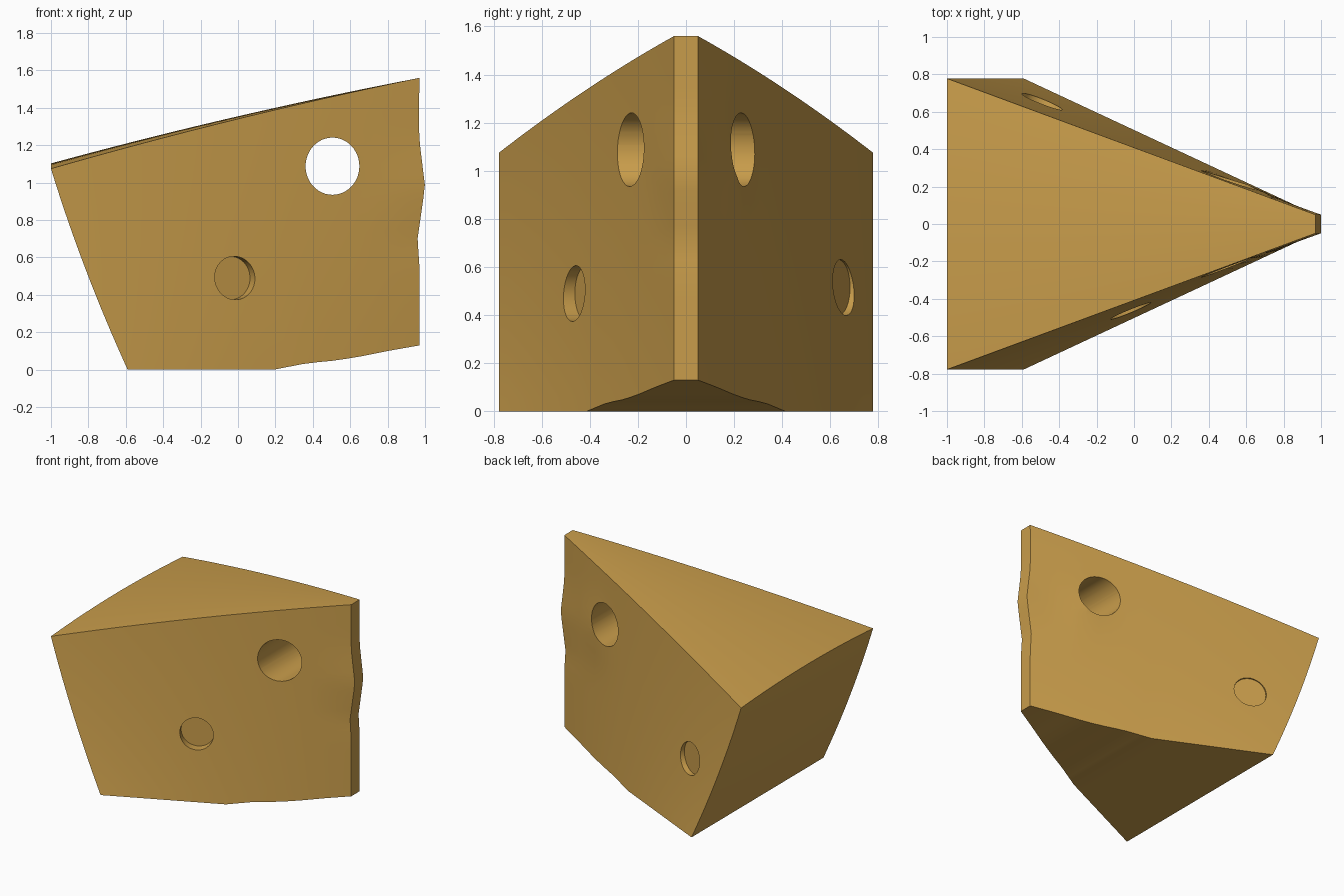
import bpy, bmesh, math
from mathutils import Vector

if "Cube" in bpy.data.objects:
    bpy.data.objects.remove(bpy.data.objects["Cube"])

mat = bpy.data.materials.new("cheese_yellow")
mat.diffuse_color = (0.58, 0.335, 0.07, 1)
mat.use_nodes = True
mat.node_tree.nodes["Principled BSDF"].inputs["Base Color"].default_value = mat.diffuse_color


def interp(pts, t):
    for (a, p), (b, q) in zip(pts, pts[1:]):
        if t <= b:
            return p + (q - p) * max(0, (t - a) / (b - a))
    return pts[-1][1]


BOTTOM = [(-1, 0), (0.19, 0), (0.37, 0.035), (0.53, 0.05), (0.65, 0.07), (0.8, 0.1), (0.97, 0.13)]
TIP = [(0.13, 0), (0.55, 0), (0.7, -0.01), (0.98, 0.03), (1.2, 0.003), (1.3, -0.003), (1.56, 0)]


# u runs from rind to tip, s across the wedge, v from bottom to top
def point(u, s, v):
    xb, xt = -0.59 + 1.56 * u, -1 + 1.97 * u
    zb = interp(BOTTOM, xb)
    zt = 1.075 + 0.485 * u + 0.08 * u * (1 - u) + 0.028 * (1 - s * s) * (1 - u)
    z = zb + (zt - zb) * v
    x = xb + (xt - xb) * v - 0.08 * v * (1 - v) * (1 - u)
    x += interp(TIP, z) * max(0, (u - 0.85) / 0.15)
    y = s * (0.778 - 0.728 * u)
    if s > 0:  # gentle swelling beside the through hole
        y += s * 0.018 * math.exp(-((x - 0.62) / 0.13) ** 2 - ((z - 1.0) / 0.2) ** 2)
    return Vector((x, y, z))


# Wedge body: six gridded sides of a warped box
N = 20
bm = bmesh.new()
for axis in range(3):
    for end in (0, 1):
        def vert(i, j):
            c = [i / N, j / N]
            c.insert(axis, end)
            return bm.verts.new(point(c[0], 2 * c[1] - 1, c[2]))
        g = [[vert(i, j) for j in range(N + 1)] for i in range(N + 1)]
        for i in range(N):
            for j in range(N):
                bm.faces.new((g[i][j], g[i + 1][j], g[i + 1][j + 1], g[i][j + 1]))
bmesh.ops.remove_doubles(bm, verts=bm.verts, dist=1e-4)
bmesh.ops.triangulate(bm, faces=bm.faces)
bmesh.ops.recalc_face_normals(bm, faces=bm.faces)
mesh = bpy.data.meshes.new("cheese_wedge")
bm.to_mesh(mesh)
bm.free()
mesh.materials.append(mat)
wedge = bpy.data.objects.new("cheese_wedge", mesh)
bpy.context.collection.objects.link(wedge)


# Holes: one right through, two shallow pits square to the sides
def cut(name, loc, direction, radius, depth, flat=1):
    bpy.ops.mesh.primitive_cylinder_add(vertices=48, radius=radius, depth=depth, location=loc)
    c = bpy.context.object
    c.name = name
    c.scale.x = flat
    c.rotation_euler = Vector(direction).to_track_quat('Z', 'Y').to_euler()
    c.data.materials.append(mat)
    c.hide_render = True
    m = wedge.modifiers.new(name, 'BOOLEAN')
    m.object, m.operation, m.solver = c, 'DIFFERENCE', 'EXACT'
    bpy.context.view_layer.objects.active = wedge
    bpy.ops.object.modifier_apply(modifier=name)
    bpy.data.objects.remove(c)


cut("through_hole", (0.505, 0, 1.088), (0, 1, 0), 0.153, 2, 0.94)
cut("front_pit", (-0.005, -0.49, 0.49), (0.42, -0.9, 0), 0.116, 0.17)
cut("back_pit", (-0.465, 0.71, 0.515), (0.42, 0.9, 0), 0.116, 0.17)

bpy.ops.object.select_all(action='DESELECT')
wedge.select_set(True)
bpy.context.view_layer.objects.active = wedge
bpy.ops.object.shade_smooth_by_angle(angle=math.radians(30))
